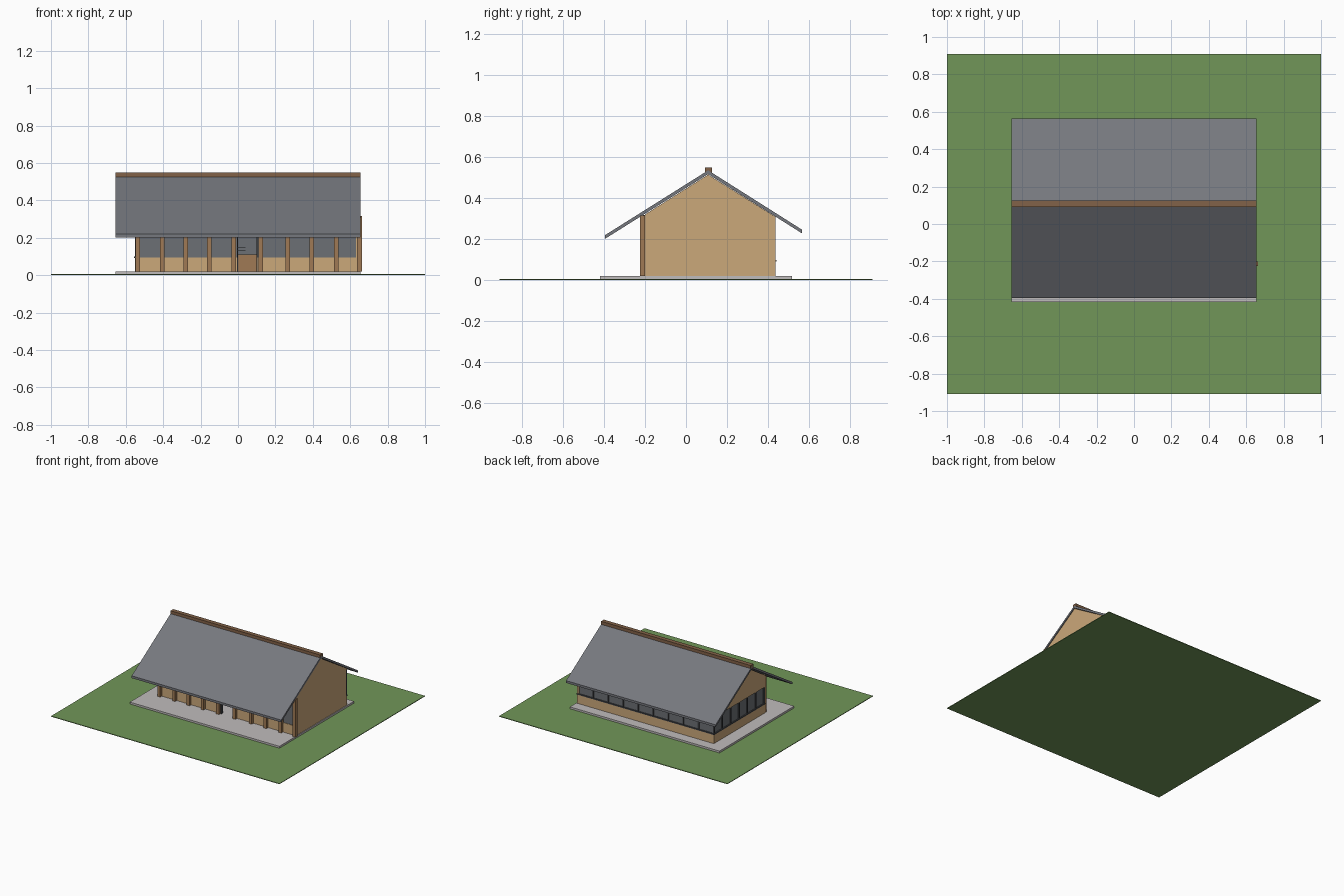
import bpy

if "Cube" in bpy.data.objects:
    bpy.data.objects.remove(bpy.data.objects["Cube"])

def srgb(r, g, b):
    return [((c / 255 + 0.055) / 1.055) ** 2.4 if c > 10 else c / 3294 for c in (r, g, b)] + [1.0]

def material(name, r, g, b):
    m = bpy.data.materials.new(name)
    m.diffuse_color = srgb(r, g, b)
    m.use_nodes = True
    m.node_tree.nodes["Principled BSDF"].inputs["Base Color"].default_value = m.diffuse_color
    return m

GRASS = material("grass green", 113, 150, 88)
STONE = material("paving grey", 192, 188, 188)
TAN = material("timber tan", 203, 168, 122)
BROWN = material("dark timber", 160, 122, 85)
RIDGE = material("ridge brown", 130, 98, 72)
ROOF = material("roof slate", 118, 120, 126)
GLASS = material("window grey", 108, 112, 117)
FRAME = material("window frame", 70, 72, 76)

def prism(name, profile, x0, x1, mat):
    """Extrude a y-z outline along x."""
    n = len(profile)
    verts = [(x, y, z) for x in (x0, x1) for y, z in profile]
    faces = [tuple(range(n))[::-1], tuple(range(n, 2 * n))]
    faces += [(i, (i + 1) % n, n + (i + 1) % n, n + i) for i in range(n)]
    me = bpy.data.meshes.new(name)
    me.from_pydata(verts, [], faces)
    me.materials.append(mat)
    ob = bpy.data.objects.new(name, me)
    bpy.context.collection.objects.link(ob)
    return ob

def box(name, x0, x1, y0, y1, z0, z1, mat):
    return prism(name, [(y0, z0), (y1, z0), (y1, z1), (y0, z1)], x0, x1, mat)

# Main levels and wall lines
FLOOR, SILL, HEAD = 0.02, 0.095, 0.30
LEFT, RIGHT, FRONT, BACK = -0.55, 0.65, -0.20, 0.437
RIDGE_Y, RIDGE_Z, T = 0.108, 0.535, 0.018

# Ground and paving
box("lawn", -1, 1, -0.91, 0.91, 0, 0.005, GRASS)
box("paving_slab", -0.655, 0.655, -0.418, 0.517, 0.005, FLOOR, STONE)

# Roof slopes and ridge beam
for name, y, z in (("front_roof", -0.395, 0.219), ("back_roof", 0.565, 0.246)):
    outline = [(y, z), (y, z - T), (RIDGE_Y, RIDGE_Z - T), (RIDGE_Y, RIDGE_Z)]
    prism(name, outline if y < 0 else outline[::-1], -0.655, 0.655, ROOF)
box("ridge_beam", -0.655, 0.655, 0.092, 0.126, 0.515, 0.548, RIDGE)

# Gable ends: solid on the right, upper part only on the left
top = [(BACK, 0.308), (RIDGE_Y, 0.514), (FRONT, 0.320)]
prism("right_gable", [(FRONT, FLOOR), (BACK, FLOOR)] + top, RIGHT - 0.02, RIGHT, TAN)
LEFT_HEAD = 0.225
prism("left_gable", [(FRONT, LEFT_HEAD), (BACK, LEFT_HEAD)] + top, LEFT, LEFT + 0.02, TAN)

# Left wall with window band
box("left_base_wall", LEFT, LEFT + 0.02, FRONT, BACK, FLOOR, SILL, TAN)
box("left_glass", LEFT + 0.006, LEFT + 0.014, FRONT, BACK, SILL, LEFT_HEAD, GLASS)
box("left_sill", LEFT - 0.005, LEFT + 0.005, FRONT, BACK, SILL - 0.004, SILL + 0.004, FRAME)
for i in range(7):
    y = FRONT + 0.006 + i * (BACK - FRONT - 0.012) / 6
    box("left_mullion", LEFT, LEFT + 0.012, y - 0.006, y + 0.006, SILL, LEFT_HEAD, FRAME)

# Back wall with window band and darker inner lining
box("back_base_wall", LEFT, RIGHT, BACK - 0.02, BACK, FLOOR, SILL, TAN)
box("back_lining", LEFT + 0.02, RIGHT - 0.02, BACK - 0.026, BACK - 0.02, FLOOR, SILL + 0.015, BROWN)
box("back_glass", LEFT, RIGHT, BACK - 0.014, BACK - 0.006, SILL, HEAD, GLASS)
box("back_sill", LEFT, RIGHT, BACK - 0.005, BACK + 0.005, SILL - 0.004, SILL + 0.004, FRAME)
for i in range(10):
    x = LEFT + 0.006 + i * (RIGHT - LEFT - 0.012) / 9
    box("back_mullion", x - 0.006, x + 0.006, BACK - 0.012, BACK, SILL, HEAD, FRAME)

# Front wall on both sides of the doorway
DOOR0, DOOR1 = -0.005, 0.105
for x0, x1 in ((LEFT, DOOR0), (DOOR1, RIGHT)):
    box("front_base_wall", x0, x1, FRONT - 0.004, FRONT + 0.016, FLOOR, SILL, TAN)
    box("front_glass", x0, x1, FRONT, FRONT + 0.008, SILL, HEAD, GLASS)
box("door_transom", DOOR0, DOOR1, FRONT, FRONT + 0.008, 0.24, HEAD, GLASS)
box("front_top_beam", LEFT, RIGHT, FRONT - 0.01, FRONT + 0.016, HEAD, 0.318, TAN)

# Door frame and handle rail
for x in (DOOR0, DOOR1 - 0.005):
    box("door_jamb", x, x + 0.005, FRONT - 0.01, FRONT + 0.012, FLOOR, 0.24, FRAME)
box("door_lintel", DOOR0, DOOR1, FRONT - 0.01, FRONT + 0.012, 0.233, 0.24, FRAME)
for z in (0.13, 0.148):
    box("door_rail", DOOR0, 0.04, FRONT - 0.004, FRONT, z, z + 0.003, FRAME)

# Front posts
for x in (-0.536, -0.405, -0.28, -0.155, -0.022, 0.122, 0.265, 0.395, 0.525):
    box("front_post", x - 0.012, x + 0.012, -0.225, FRONT, FLOOR, 0.305, BROWN)
box("corner_post", 0.637, 0.663, -0.225, FRONT, FLOOR, 0.315, BROWN)
